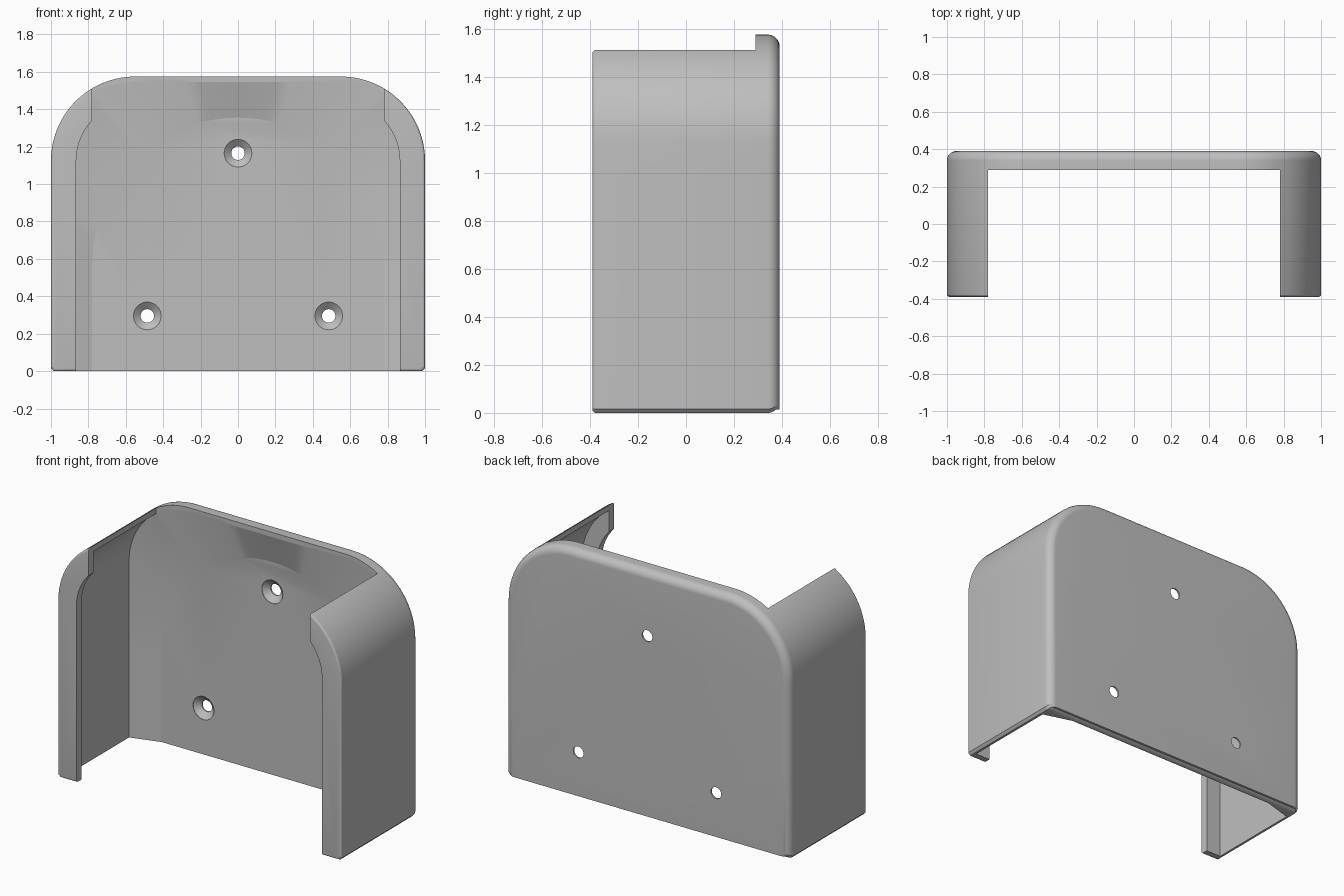
import bpy, bmesh
from math import sin, cos, pi, hypot, radians

cube = bpy.data.objects.get("Cube")
if cube:
    bpy.data.objects.remove(cube)

HEIGHT, CORNER = 1.575, 0.45
FRONT, BACK = -0.39, 0.39
RIM, FLOOR = 0.29, 0.345        # front of back plate, bottom of its dish
EDGE, FILLET = 0.015, 0.05
ARCH = 0.78                     # dish radius, also half width of the top opening
ARCH_Z = 0.575

grey = bpy.data.materials.new("light_grey")
grey.use_nodes = True
colour = (0.52, 0.52, 0.52, 1)
grey.diffuse_color = colour
grey.node_tree.nodes["Principled BSDF"].inputs["Base Color"].default_value = colour


def outline(inset, bottom, chamfer=0.0):
    """Upright rectangle with two round top corners, inset from the outside."""
    r, cx, cz = CORNER - inset, 1 - CORNER, HEIGHT - CORNER
    half = [(1 - inset - chamfer, bottom)]
    half += [(1 - inset, z) for z in (bottom + chamfer + 0.001, ARCH_Z, 0.7, 0.85, 1.0)]
    half += [(cx + r * cos(a), cz + r * sin(a)) for a in (pi / 2 * i / 20 for i in range(21))]
    half += [(cx * (1 - i / 8), HEIGHT - inset) for i in range(1, 8)]
    return half + [(0, HEIGHT - inset)] + [(-x, z) for x, z in reversed(half)]


def arch(points):
    """Project an outline onto the straight-legged round arch of the dish."""
    result = []
    for x, z in points:
        if z <= ARCH_Z:
            result.append((ARCH if x > 0 else -ARCH, z))
        else:
            k = ARCH / hypot(x, z - ARCH_Z)
            result.append((x * k, ARCH_Z + (z - ARCH_Z) * k))
    return result


def circle(x, z, r, n=40):
    return [(x + r * cos(2 * pi * i / n), z + r * sin(2 * pi * i / n)) for i in range(n)]


def loft(name, sections):
    """Solid skinned through (y, points) sections."""
    bm = bmesh.new()
    rings = [[bm.verts.new((x, y, z)) for x, z in pts] for y, pts in sections]
    for a, b in zip(rings, rings[1:]):
        for i in range(len(a)):
            j = (i + 1) % len(a)
            bm.faces.new((a[i], a[j], b[j], b[i]))
    bm.faces.new(rings[0])
    bm.faces.new(rings[-1])
    bmesh.ops.recalc_face_normals(bm, faces=bm.faces)
    mesh = bpy.data.meshes.new(name)
    bm.to_mesh(mesh)
    bm.free()
    mesh.materials.append(grey)
    obj = bpy.data.objects.new(name, mesh)
    bpy.context.collection.objects.link(obj)
    return obj


# Solid block: softened front edge, larger fillet around the back
def shell_section(inset):
    return outline(inset, min(inset, EDGE), EDGE)


sections = []
for i in range(5):
    a = pi / 2 * i / 4
    sections.append((FRONT + EDGE * (1 - sin(a)), shell_section(EDGE * (1 - cos(a)))))
sections.sort(key=lambda s: s[0])
for i in range(11):
    a = pi / 2 * i / 10
    sections.append((BACK - FILLET * (1 - sin(a)), shell_section(FILLET * (1 - cos(a)))))
holder = loft("wall_holder", sections)

# Hollow between the side walls, running into the dished back plate
inner = outline(0.03, -0.1)
cutters = [loft("hollow_cutter", [(FRONT + 0.05, inner), (RIM, inner), (FLOOR, arch(inner))])]

# Front opening, leaving a lip along each side wall
lip = outline(0.135, -0.1)
cutters.append(loft("lip_cutter", [(FRONT - 0.2, lip), (0, lip)]))

# Open top in front of the back plate
box = [(-ARCH, 1.25), (ARCH, 1.25), (ARCH, 2), (-ARCH, 2)]
cutters.append(loft("top_cutter", [(FRONT - 0.2, box), (RIM, box)]))

# Countersunk screw holes
for x, z in ((0, 1.165), (-0.485, 0.295), (0.485, 0.295)):
    wide, narrow = circle(x, z, 0.074), circle(x, z, 0.036)
    cutters.append(loft("screw_cutter", [(0.2, wide), (FLOOR + 0.003, wide),
                                         (BACK - 0.01, narrow), (BACK + 0.1, narrow)]))

bpy.ops.object.select_all(action='DESELECT')
bpy.context.view_layer.objects.active = holder
holder.select_set(True)
for cutter in cutters:
    cutter.hide_render = True
    mod = holder.modifiers.new("cut", 'BOOLEAN')
    mod.operation = 'DIFFERENCE'
    mod.solver = 'EXACT'
    mod.object = cutter
    bpy.ops.object.modifier_apply(modifier=mod.name)
    bpy.data.objects.remove(cutter)

bpy.ops.object.shade_smooth_by_angle(angle=radians(14))
